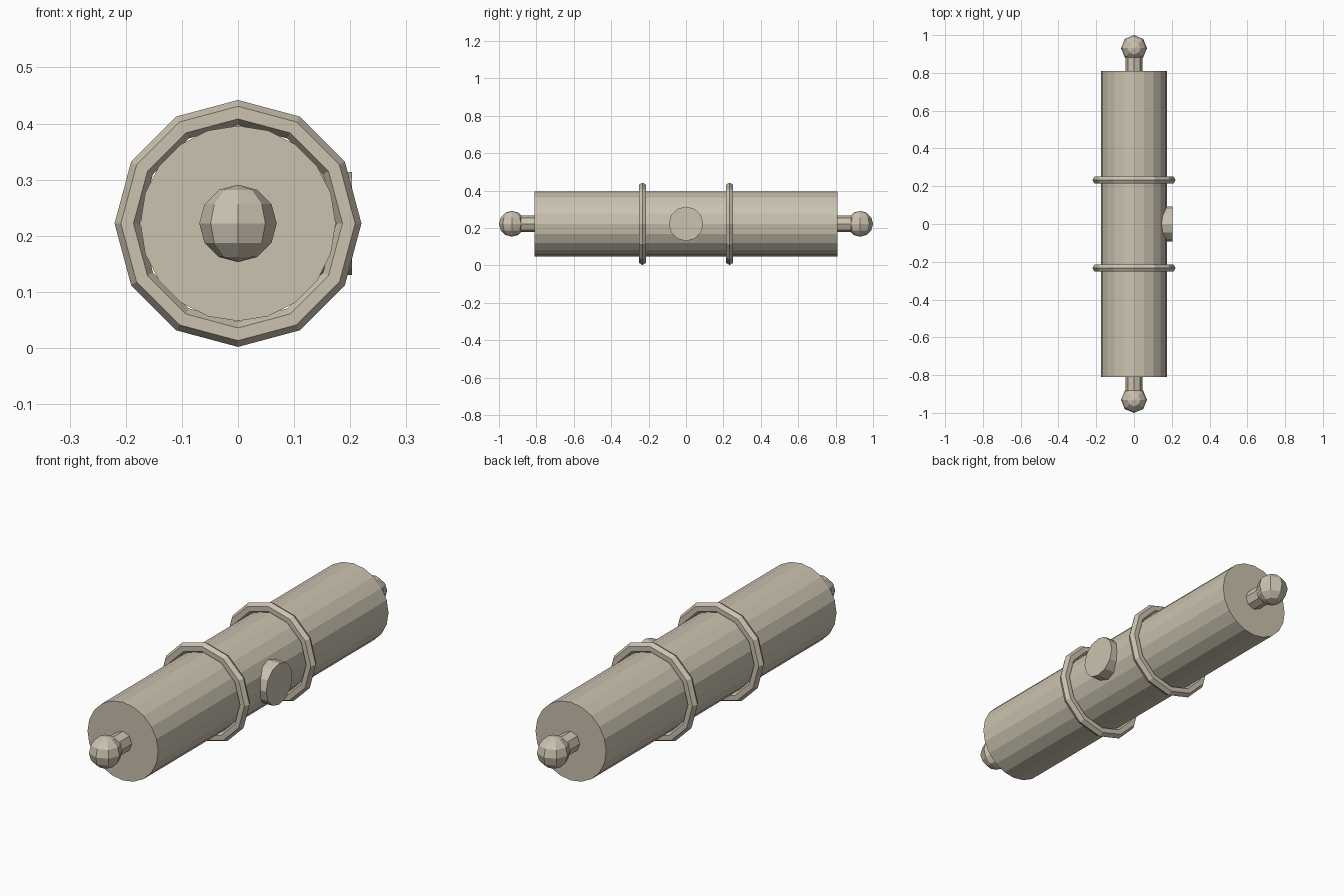
import bpy, bmesh
from math import pi, cos, sin
from mathutils import Matrix, Vector

old = bpy.data.objects.get("Cube")
if old:
    bpy.data.objects.remove(old, do_unlink=True)

AXIS_Z = 0.222

mat = bpy.data.materials.new("warm beige")
mat.use_nodes = True
beige = (0.60, 0.54, 0.43, 1)
mat.diffuse_color = beige
mat.node_tree.nodes["Principled BSDF"].inputs["Base Color"].default_value = beige


def finish(name, bm, location):
    bmesh.ops.recalc_face_normals(bm, faces=bm.faces)
    mesh = bpy.data.meshes.new(name)
    bm.to_mesh(mesh)
    bm.free()
    mesh.materials.append(mat)
    obj = bpy.data.objects.new(name, mesh)
    obj.location = location
    bpy.context.collection.objects.link(obj)
    return obj


def cylinder(name, sides, radius, length, axis, location):
    bm = bmesh.new()
    turn = Matrix.Rotation(pi / 2, 4, axis)
    bmesh.ops.create_cone(bm, cap_ends=True, segments=sides, radius1=radius,
                          radius2=radius, depth=length, matrix=turn)
    return finish(name, bm, location)


def ring(name, major, minor, location):
    # Hexagonal section spun around the body axis
    bm = bmesh.new()
    section = [bm.verts.new((0, minor * sin(k * pi / 3), major + minor * cos(k * pi / 3)))
               for k in range(6)]
    edges = [bm.edges.new((section[k], section[k - 1])) for k in range(6)]
    bmesh.ops.spin(bm, geom=section + edges, cent=(0, 0, 0), axis=(0, 1, 0),
                   angle=2 * pi, steps=12, use_merge=True)
    bmesh.ops.remove_doubles(bm, verts=bm.verts, dist=0.0001)
    return finish(name, bm, location)


def ball(name, radius, location):
    bm = bmesh.new()
    bmesh.ops.create_uvsphere(bm, u_segments=8, v_segments=6, radius=radius)
    return finish(name, bm, location)


# Main barrel and side button
cylinder("body", 20, 0.174, 1.62, 'X', (0, 0, AXIS_Z))
cylinder("side_button", 12, 0.092, 0.06, 'Y', (0.173, 0, AXIS_Z))

# Matching bands, pegs and knobs at each end
for side, s in (("front", -1), ("back", 1)):
    ring(side + "_band", 0.1975, 0.0225, (0, s * 0.233, AXIS_Z))
    cylinder(side + "_peg", 8, 0.045, 0.12, 'X', (0, s * 0.86, AXIS_Z))
    ball(side + "_knob", 0.069, (0, s * 0.931, AXIS_Z))
